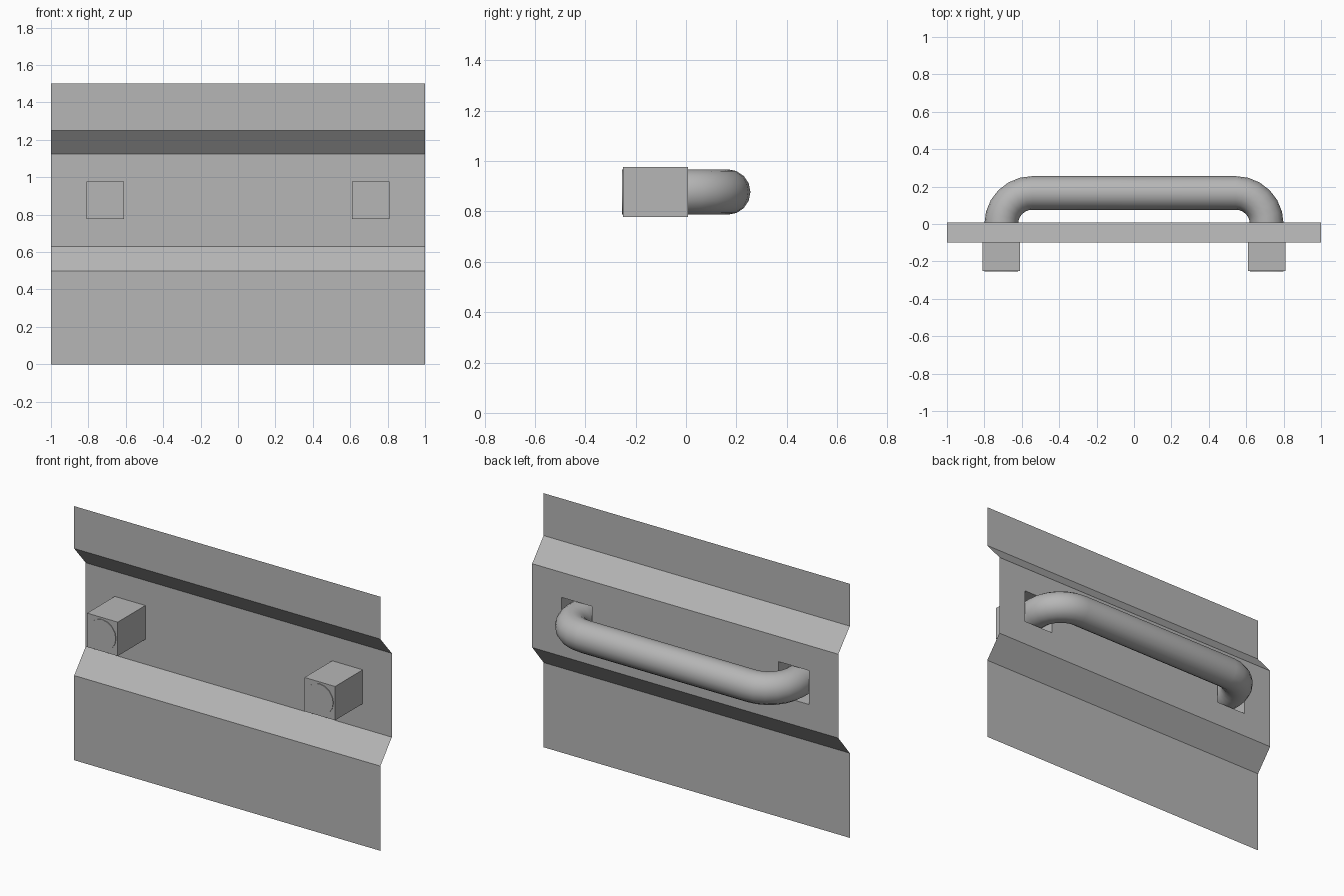
import bpy, bmesh
from math import sin, cos, pi, radians
from mathutils import Vector

if "Cube" in bpy.data.objects:
    bpy.data.objects.remove(bpy.data.objects["Cube"], do_unlink=True)

# One plain grey for everything
grey = bpy.data.materials.new("plain grey")
grey.use_nodes = True
GREY = (0.47, 0.47, 0.47, 1)
grey.diffuse_color = GREY
grey.node_tree.nodes["Principled BSDF"].inputs["Base Color"].default_value = GREY


def finish(bm, name, smooth=False):
    bmesh.ops.remove_doubles(bm, verts=bm.verts, dist=0.0005)
    bmesh.ops.recalc_face_normals(bm, faces=bm.faces)
    mesh = bpy.data.meshes.new(name)
    bm.to_mesh(mesh)
    bm.free()
    mesh.materials.append(grey)
    obj = bpy.data.objects.new(name, mesh)
    bpy.context.collection.objects.link(obj)
    if smooth:
        bpy.ops.object.select_all(action='DESELECT')
        obj.select_set(True)
        bpy.context.view_layer.objects.active = obj
        bpy.ops.object.shade_smooth_by_angle(angle=radians(40))
    return obj


MID_Z, PANEL_Y, BOX_Y = 0.877, 0.007, -0.251
POST_X, HALF = 0.71, 0.1

# Thin folded panel, with a square opening behind each socket
profile = [(-0.1, 0), (-0.1, 0.5), (PANEL_Y, 0.63), (PANEL_Y, MID_Z - HALF),
           (PANEL_Y, MID_Z + HALF), (PANEL_Y, 1.125), (-0.1, 1.25), (-0.1, 1.5)]
xs = [-1, -POST_X - HALF, -POST_X + HALF, POST_X - HALF, POST_X + HALF, 1]
bm = bmesh.new()
rows = [[bm.verts.new((x, y, z)) for x in xs] for y, z in profile]
for r in range(len(rows) - 1):
    for c in range(len(xs) - 1):
        if r == 3 and c in (1, 3):
            continue
        bm.faces.new((rows[r][c], rows[r][c + 1], rows[r + 1][c + 1], rows[r + 1][c]))
finish(bm, "folded_panel")

# Square sockets, open at the panel
for side, name in ((-1, "right_socket"), (1, "left_socket")):
    bm = bmesh.new()
    corners = [(-1, -1), (1, -1), (1, 1), (-1, 1)]
    front, back = [[bm.verts.new((side * POST_X + HALF * a, y, MID_Z + HALF * b))
                    for a, b in corners] for y in (BOX_Y, PANEL_Y)]
    bm.faces.new(front)
    for i in range(4):
        j = (i + 1) % 4
        bm.faces.new((front[i], front[j], back[j], back[i]))
    finish(bm, name)

# Round handle bar swept along a U-shaped path
RADIUS, BEND, SIDES, STEPS = 0.09, 0.166, 16, 6
half_path = [(Vector((POST_X, -0.255, MID_Z)), 0.0)]
for i in range(STEPS + 1):
    a = i / STEPS * pi / 2
    half_path.append((Vector((POST_X - BEND + BEND * cos(a), BEND * sin(a), MID_Z)), a))
mirrored = [(Vector((-p.x, p.y, p.z)), pi - a) for p, a in reversed(half_path)]
bm = bmesh.new()
rings = []
for p, a in half_path + mirrored:
    out = Vector((cos(a), sin(a), 0))
    rings.append([bm.verts.new(p + RADIUS * (out * cos(t) + Vector((0, 0, sin(t)))))
                  for t in (2 * pi * k / SIDES for k in range(SIDES))])
for r0, r1 in zip(rings, rings[1:]):
    for k in range(SIDES):
        n = (k + 1) % SIDES
        bm.faces.new((r0[k], r0[n], r1[n], r1[k]))
bm.faces.new(rings[0])
bm.faces.new(rings[-1])
finish(bm, "handle_bar", smooth=True)
